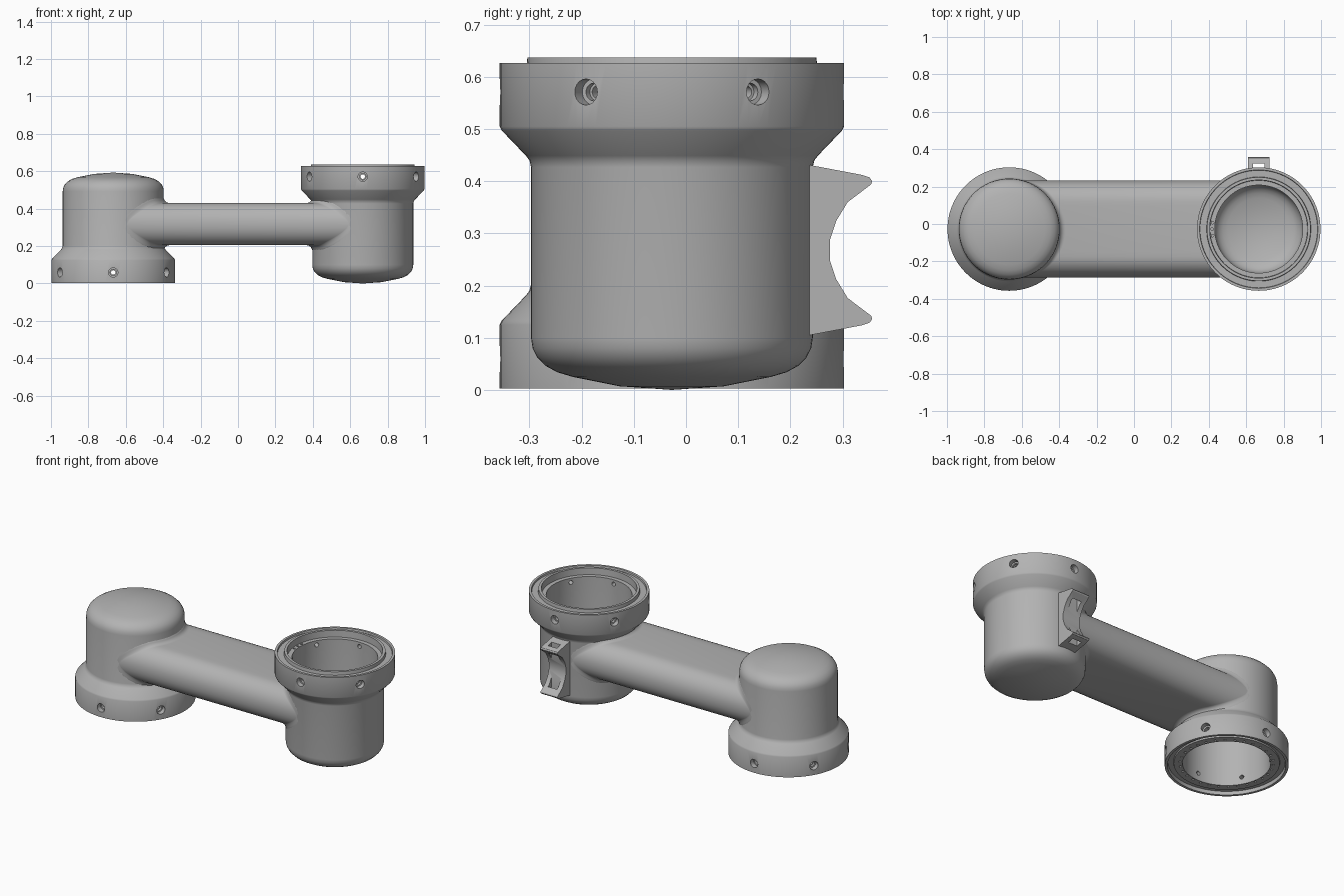
import bpy, bmesh, math
from mathutils import Matrix, Vector

if "Cube" in bpy.data.objects:
    bpy.data.objects.remove(bpy.data.objects["Cube"])

CX, CY = 0.667, -0.027      # cup axes
BODY, FLANGE, BORE = 0.27, 0.33, 0.235

grey = bpy.data.materials.new("plain grey")
grey.use_nodes = True
colour = (0.45, 0.45, 0.45, 1)
grey.diffuse_color = colour
grey.node_tree.nodes["Principled BSDF"].inputs["Base Color"].default_value = colour


def finish(name, bm):
    bmesh.ops.recalc_face_normals(bm, faces=bm.faces)
    mesh = bpy.data.meshes.new(name)
    bm.to_mesh(mesh)
    bm.free()
    mesh.materials.append(grey)
    obj = bpy.data.objects.new(name, mesh)
    bpy.context.collection.objects.link(obj)
    return obj


def activate(obj):
    bpy.ops.object.select_all(action='DESELECT')
    obj.select_set(True)
    bpy.context.view_layer.objects.active = obj


def smooth(obj):
    activate(obj)
    bpy.ops.object.shade_smooth_by_angle(angle=math.radians(32))


def lathe(bm, profile, steps, matrix):
    """Spin (radius, height) points about the matrix's z axis."""
    part = bmesh.new()
    verts = [part.verts.new((r, 0, h)) for r, h in profile]
    edges = [part.edges.new(pair) for pair in zip(verts, verts[1:])]
    bmesh.ops.spin(part, geom=verts + edges, cent=(0, 0, 0), axis=(0, 0, 1),
                   angle=math.tau, steps=steps)
    bmesh.ops.remove_doubles(part, verts=part.verts, dist=1e-5)
    bmesh.ops.recalc_face_normals(part, faces=part.faces)
    part.transform(matrix)
    temp = bpy.data.meshes.new("temp")
    part.to_mesh(temp)
    part.free()
    bm.from_mesh(temp)
    bpy.data.meshes.remove(temp)


def cut(obj, cutter):
    mod = obj.modifiers.new("cut", 'BOOLEAN')
    mod.operation, mod.solver, mod.object = 'DIFFERENCE', 'EXACT', cutter
    activate(obj)
    bpy.ops.object.modifier_apply(modifier=mod.name)
    bpy.data.objects.remove(cutter)


def cup(name, x, rim, up, depth, lip, small_holes):
    """Hollow domed cup; heights run from the rim (0) to the dome (-depth)."""
    place = Matrix.Translation((x, CY, rim))
    if not up:
        place = place @ Matrix.Rotation(math.pi, 4, 'X')
    dome = [(0.27, 0.10), (0.267, 0.08), (0.258, 0.062), (0.242, 0.046),
            (0.22, 0.034), (0.19, 0.025), (0.1, 0.007), (0, 0)]
    outer = [(FLANGE, 0), (FLANGE, -0.122), (0.326, -0.13), (0.28, -0.178),
             (0.273, -0.187), (BODY, -0.2)]
    outer += [(r, h - depth) for r, h in dome]
    inner = [(r * BORE / BODY, h + 0.03 - depth) for r, h in reversed(dome)]
    face = [(BORE, -0.03), (0.26, -0.03), (0.262, lip), (0.277, lip),
            (0.279, -0.01), (0.314, -0.01), (0.316, 0), (FLANGE, 0)]
    if not up:
        face = [(BORE, -0.012), (0.282, -0.012), (0.284, -0.02), (0.312, -0.02),
                (0.315, 0), (FLANGE, 0)]
    bm = bmesh.new()
    lathe(bm, outer + inner + face, 96, place)
    obj = finish(name, bm)

    # Counterbored bolt holes around the flange
    bm = bmesh.new()
    bolt = [(0, 0.2), (0.012, 0.2), (0.012, 0.285), (0.017, 0.285),
            (0.017, 0.3), (0.025, 0.3), (0.025, 0.36), (0, 0.36)]
    for i in range(6):
        turn = Matrix.Rotation(math.radians(30 + 60 * i), 4, 'Z')
        tilt = Matrix.Rotation(math.pi / 2, 4, 'Y')
        lathe(bm, bolt, 20, place @ Matrix.Translation((0, 0, -0.056)) @ turn @ tilt)
    # Small holes in the rim face
    pin = [(0, -0.06), (0.007, -0.06), (0.007, 0.02), (0, 0.02)]
    for degrees in small_holes:
        a = math.radians(degrees)
        spot = Matrix.Translation((0.249 * math.cos(a), 0.249 * math.sin(a), 0))
        lathe(bm, pin, 10, place @ spot)
    cut(obj, finish("hole_cutter", bm))
    smooth(obj)


cup("right_end_cup_open_up", CX, 0.627, True, 0.627, 0.01, (172, 180, 188))
cup("left_end_cup_open_down", -CX, 0.003, False, 0.59, 0, range(0, 360, 12))


# Connecting arm: rounded flat tube that flares into both cups
def arm():
    half, radius, mid, flare = 0.1475, 0.1125, 0.3175, 0.032
    section = []
    for side in (0, 1):
        for i in range(17):
            a = -math.pi / 2 + math.pi * i / 16 + side * math.pi
            n = Vector((math.cos(a), math.sin(a)))
            centre = half if side == 0 else -half
            section.append((Vector((centre, 0)) + n * radius, n))
    # extra points across the flats so the ends follow the cup walls
    full = []
    for i, (p, n) in enumerate(section):
        full.append((p, n))
        if i in (16, 33):
            q = section[(i + 1) % len(section)][0]
            full += [(p.lerp(q, k / 12), n) for k in range(1, 12)]

    def ring(bm, sign, grow, gap):
        verts = []
        for p, n in full:
            f = flare * abs(n.y)
            q = p + n * f * grow
            reach = math.sqrt(max(BODY ** 2 - q.x ** 2, 0))
            x = CX - reach - f * gap + (0.008 if gap == 0 else 0)
            verts.append(bm.verts.new((sign * x, CY + q.x, mid + q.y)))
        return verts

    bm = bmesh.new()
    steps = [(1 - math.sin(t), 1 - math.cos(t))
             for t in (math.pi / 2 * k / 6 for k in range(7))]
    rings = [ring(bm, -1, g, d) for g, d in steps]
    rings += [ring(bm, 1, g, d) for g, d in reversed(steps)]
    for a, b in zip(rings, rings[1:]):
        for i in range(len(a)):
            j = (i + 1) % len(a)
            bm.faces.new((a[i], a[j], b[j], b[i]))
    smooth(finish("connecting_arm", bm))


arm()


# Cable saddle on the back of the right-end cup
def saddle():
    mid = 0.268
    top = [(0.232, 0.164), (0.338, 0.144), (0.352, 0.139), (0.357, 0.132),
           (0.355, 0.126), (0.31, 0.092), (0.288, 0.056), (0.276, 0.02)]
    outline = top + [(y, -z) for y, z in reversed(top)]
    bm = bmesh.new()
    face = bm.faces.new([bm.verts.new((0.61, y, mid + z)) for y, z in outline])
    extruded = bmesh.ops.extrude_face_region(bm, geom=[face])["geom"]
    bmesh.ops.translate(bm, vec=(0.114, 0, 0),
                        verts=[v for v in extruded if isinstance(v, bmesh.types.BMVert)])
    obj = finish("cable_saddle", bm)
    # strap slot through both horns
    bm = bmesh.new()
    bmesh.ops.create_cube(bm, size=1, matrix=Matrix.Translation((CX, 0.305, mid))
                          @ Matrix.Diagonal((0.06, 0.036, 0.5, 1)))
    cut(obj, finish("slot_cutter", bm))
    smooth(obj)


saddle()
